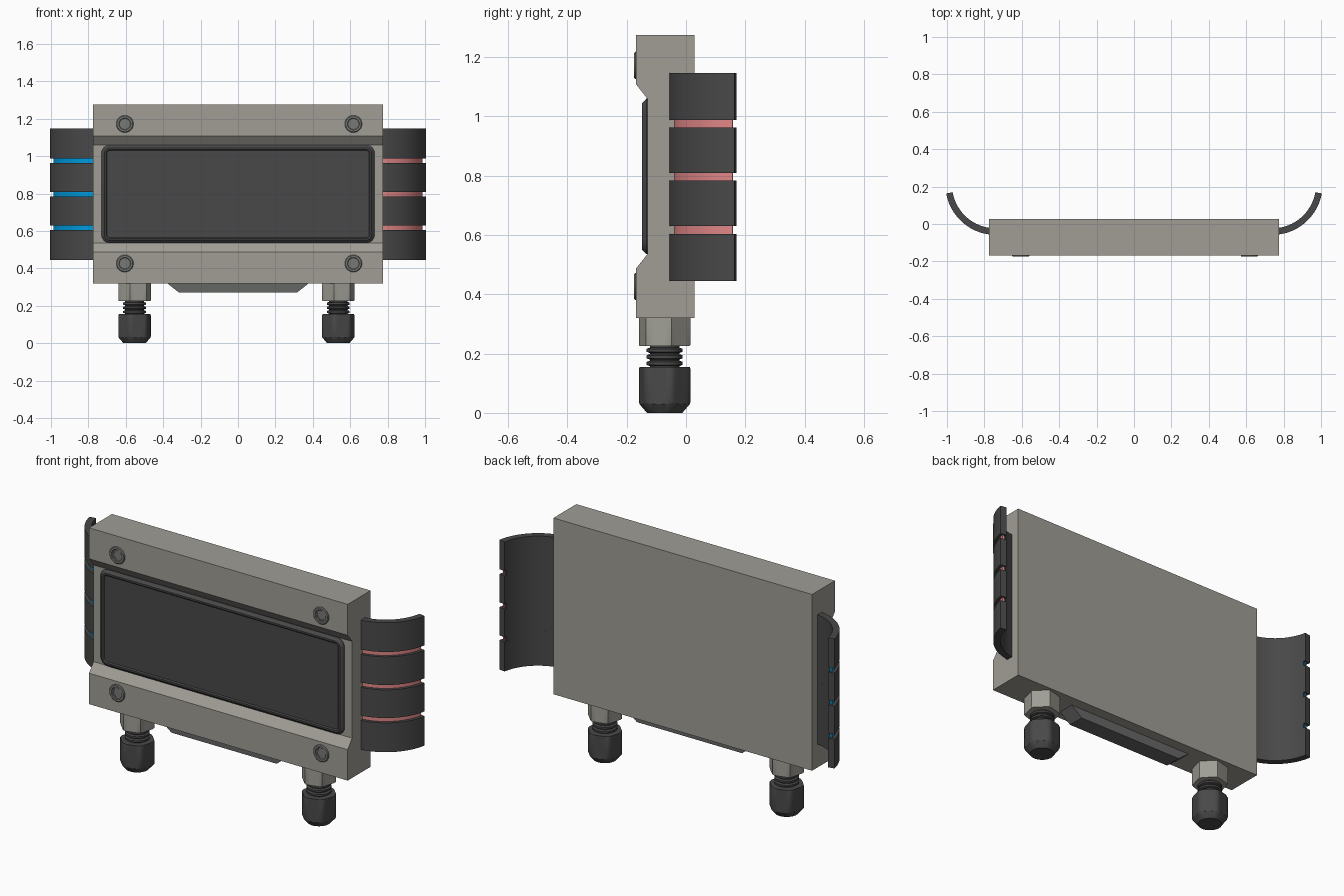
import bpy
import bmesh
from math import pi, cos, sin, radians

cube = bpy.data.objects.get("Cube")
if cube:
    bpy.data.objects.remove(cube, do_unlink=True)


def material(name, rgb):
    mat = bpy.data.materials.new(name)
    mat.use_nodes = True
    mat.diffuse_color = (*rgb, 1)
    mat.node_tree.nodes["Principled BSDF"].inputs["Base Color"].default_value = (*rgb, 1)
    return mat


GREY = material("warm grey", (0.35, 0.34, 0.30))
DARK = material("charcoal", (0.065, 0.065, 0.065))
MID = material("mid grey", (0.13, 0.135, 0.13))
STEEL = material("bolt grey", (0.19, 0.19, 0.18))
BLUE = material("blue", (0.0, 0.32, 0.72))
PINK = material("pink", (0.75, 0.24, 0.24))


def loft(name, rings, mat, smooth=True, closed=False):
    """Skin a list of equal-length point rings; cap the ends unless closed."""
    bm = bmesh.new()
    loops = [[bm.verts.new(p) for p in ring] for ring in rings]
    n = len(loops[0])
    pairs = list(zip(loops, loops[1:]))
    if closed:
        pairs.append((loops[-1], loops[0]))
    else:
        bm.faces.new(loops[0])
        bm.faces.new(loops[-1])
    for a, b in pairs:
        for i in range(n):
            j = (i + 1) % n
            bm.faces.new((a[i], a[j], b[j], b[i]))
    bmesh.ops.recalc_face_normals(bm, faces=bm.faces)
    mesh = bpy.data.meshes.new(name)
    bm.to_mesh(mesh)
    bm.free()
    obj = bpy.data.objects.new(name, mesh)
    bpy.context.collection.objects.link(obj)
    mesh.materials.append(mat)
    if smooth:
        bpy.ops.object.select_all(action='DESELECT')
        obj.select_set(True)
        bpy.context.view_layer.objects.active = obj
        bpy.ops.object.shade_smooth_by_angle(angle=radians(28))
    return obj


def outline(limit, hexagon=None, turn=15, n=48):
    """Circle of radius limit, trimmed by a hexagon of the given corner radius."""
    points = []
    for i in range(n):
        a = 2 * pi * i / n
        r = limit
        if hexagon:
            local = (a - radians(turn)) % (pi / 3) - pi / 6
            r = min(r, hexagon * cos(pi / 6) / cos(local))
        points.append((r * cos(a), r * sin(a)))
    return points


def rounded(hw, hh, r, n=6):
    """Rounded rectangle outline."""
    points = []
    for k, (sx, sy) in enumerate(((1, 1), (-1, 1), (-1, -1), (1, -1))):
        for i in range(n + 1):
            a = (k + i / n) * pi / 2
            points.append((sx * (hw - r) + r * cos(a), sy * (hh - r) + r * sin(a)))
    return points


# Housing with a shallow channel across its front
half = [(0.028, 0.4775), (-0.168, 0.4775), (-0.168, 0.31), (-0.13, 0.262)]
section = half + [(y, -z) for y, z in reversed(half)]
loft("housing", [[(x, y, 0.7975 + z) for y, z in section] for x in (-0.775, 0.775)],
     GREY, smooth=False)

# Screen with a raised rim
steps = [(0, -0.125), (0, -0.134), (0.015, -0.148), (0.024, -0.148), (0.03, -0.143)]
loft("screen", [[(x, y, 0.7975 + z) for x, z in rounded(0.73 - d, 0.262 - d, 0.045 - d)]
                for d, y in steps], DARK)

# Corner bolts with hexagonal sockets
bolt = [(-0.16, 0.046, None), (-0.171, 0.046, None), (-0.175, 0.042, None),
        (-0.175, 0.032, None), (-0.172, 0.029, None), (-0.172, 0.024, 0.024),
        (-0.169, 0.024, 0.024)]
for side, bx in (("right", -0.605), ("left", 0.617)):
    for level, bz in (("lower", 0.426), ("upper", 1.172)):
        loft(f"{level}_{side}_bolt",
             [[(bx + u, y, bz + v) for u, v in outline(r, h)] for y, r, h in bolt], STEEL)

# Curved side fins: a thin inner shell, four thick bands and coloured strips between
def arc(name, sign, r0, r1, z0, z1, end, mat):
    n = 24
    rings = []
    for i in range(n + 1):
        a = radians(-90 + (90 + end) * i / n)
        rings.append([(sign * (0.74 + r * cos(a)), 0.21 + r * sin(a), z)
                      for r, z in ((r0, z0), (r1, z0), (r1, z1), (r0, z1))])
    return loft(name, rings, mat)


for side, sign, tint in (("left", 1, PINK), ("right", -1, BLUE)):
    cuts = [0.445, 0.617, 0.796, 0.975, 1.147]
    gap = 0.013
    for k in range(4):
        low = cuts[k] + (gap if k else 0)
        high = cuts[k + 1] - (gap if k < 3 else 0)
        arc(f"{side}_fin_band_{k + 1}", sign, 0.233, 0.268, low, high, -10, DARK)
        if k:
            z0, z1 = cuts[k] - gap, cuts[k] + gap
            arc(f"{side}_fin_web_{k}", sign, 0.233, 0.244, z0, z1, -13, DARK)
            arc(f"{side}_fin_strip_{k}", sign, 0.244, 0.252, z0, z1, -12, tint)

# Cable glands: hexagonal nut, ribbed neck and chamfered cap
neck = [(0.15, 0.05)]
for k in range(3):
    z = 0.158 + 0.022 * k
    neck += [(z, 0.05), (z + 0.004, 0.061), (z + 0.014, 0.061), (z + 0.018, 0.05)]
neck.append((0.23, 0.05))
nut = [(0.225, 0.086), (0.229, 0.09), (0.325, 0.09)]
cap = [(0.0, 0.06), (0.03, 0.086), (0.036, 0.09), (0.148, 0.09), (0.155, 0.085)]
for side, gx in (("right", -0.553), ("left", 0.536)):
    for part, profile, corner, mat in (("nut", nut, 0.09, GREY), ("neck", neck, None, DARK),
                                       ("cap", cap, 0.092, DARK)):
        loft(f"{side}_gland_{part}",
             [[(gx + u, -0.072 + v, z) for u, v in outline(r, corner)] for z, r in profile],
             mat)

# Tapered connector block under the housing
loft("bottom_block", [[(sx * w, y, z) for sx, y in ((-1, -0.12), (1, -0.12), (1, -0.03), (-1, -0.03))]
                      for w, z in ((0.385, 0.325), (0.315, 0.27))], MID, smooth=False)
